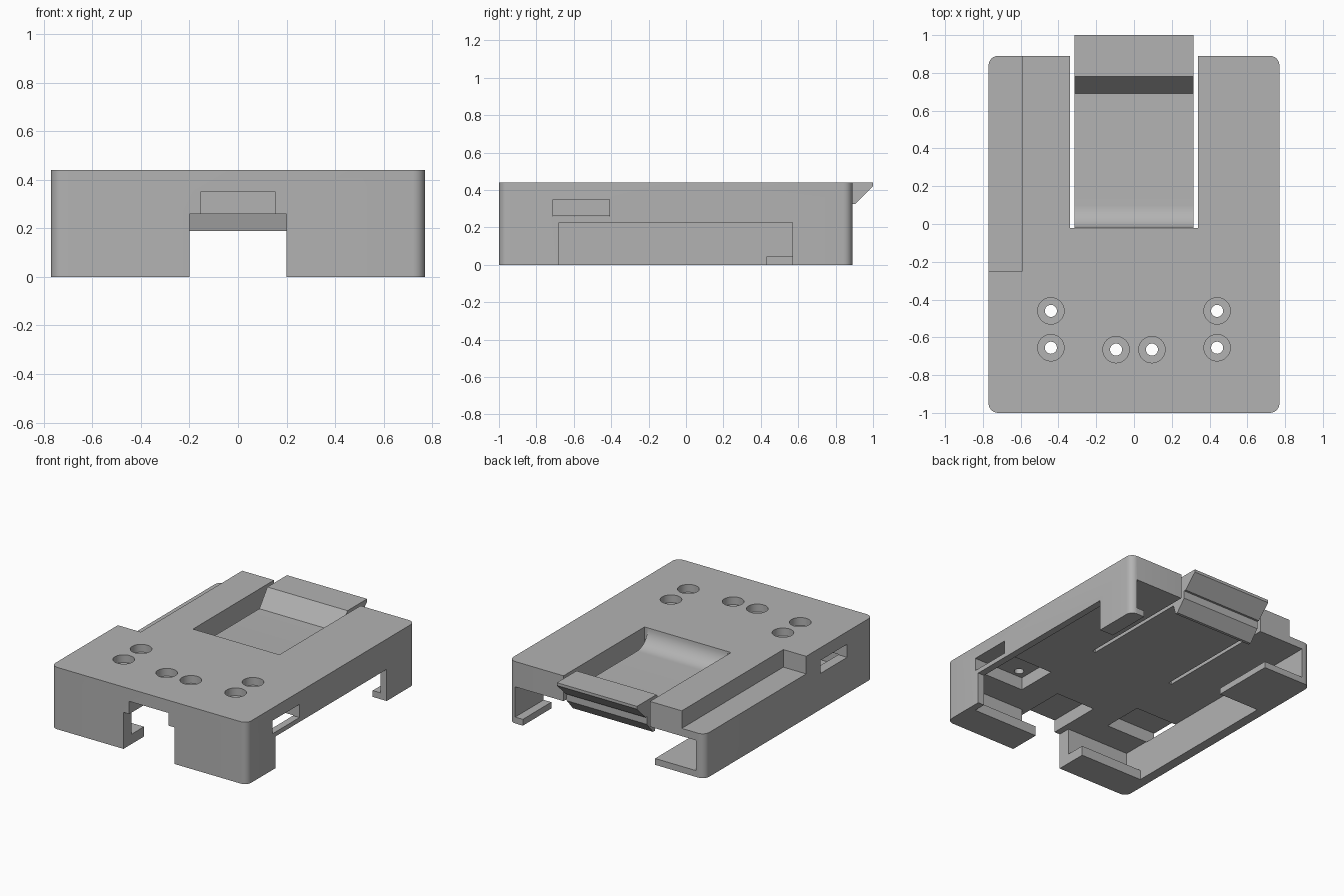
import bpy, bmesh, math
from mathutils import Vector

if "Cube" in bpy.data.objects:
    bpy.data.objects.remove(bpy.data.objects["Cube"])

grey = bpy.data.materials.new("plain_grey")
grey.use_nodes = True
colour = (0.45, 0.45, 0.45, 1)
grey.diffuse_color = colour
grey.node_tree.nodes["Principled BSDF"].inputs["Base Color"].default_value = colour


def add_object(name, bm):
    bmesh.ops.recalc_face_normals(bm, faces=bm.faces)
    mesh = bpy.data.meshes.new(name)
    bm.to_mesh(mesh)
    bm.free()
    mesh.materials.append(grey)
    ob = bpy.data.objects.new(name, mesh)
    bpy.context.collection.objects.link(ob)
    return ob


def box(name, x, y, z, round_corners=0):
    bm = bmesh.new()
    bmesh.ops.create_cube(bm, size=1)
    for v in bm.verts:
        v.co = Vector([(r[0] + r[1]) / 2 + c * (r[1] - r[0])
                       for r, c in zip((x, y, z), v.co)])
    if round_corners:
        upright = [e for e in bm.edges
                   if abs(e.verts[0].co.z - e.verts[1].co.z) > 0.01]
        bmesh.ops.bevel(bm, geom=upright, offset=round_corners, segments=6,
                        profile=0.5, affect='EDGES')
    return add_object(name, bm)


def cylinder(name, x, y, z, radius):
    bm = bmesh.new()
    bmesh.ops.create_cone(bm, cap_ends=True, segments=32, radius1=radius,
                          radius2=radius, depth=z[1] - z[0])
    bmesh.ops.translate(bm, vec=(x, y, sum(z) / 2), verts=bm.verts)
    return add_object(name, bm)


def activate(ob):
    bpy.ops.object.select_all(action='DESELECT')
    ob.select_set(True)
    bpy.context.view_layer.objects.active = ob


def cut(target, cutter):
    cutter.hide_render = True
    activate(target)
    mod = target.modifiers.new("cut", 'BOOLEAN')
    mod.operation, mod.solver, mod.object = 'DIFFERENCE', 'EXACT', cutter
    bpy.ops.object.modifier_apply(modifier=mod.name)
    bpy.data.objects.remove(cutter)


TOP, UNDER, POCKET, FLOOR = 0.44, 0.26, 0.35, 0.32
OUT = 1.2

# Housing shell with rounded upright corners
body = box("housing", (-0.77, 0.77), (-1, 0.89), (0, TOP), 0.05)

openings = [
    # cavity above the retaining lips
    ((-0.70, 0.72), (-0.91, OUT), (0.07, UNDER)),
    ((-0.70, 0.72), (-0.77, OUT), (0.045, 0.15)),
    # open underside, leaving lips at front and rear
    ((-0.70, 0.72), (-0.77, 0.43), (-0.1, 0.1)),
    ((-0.38, 0.66), (0.3, OUT), (-0.1, 0.1)),
    # front and side cutouts
    ((-0.20, 0.20), (-OUT, -0.7), (-0.1, UNDER)),
    ((0.60, OUT), (-0.68, 0.57), (-0.1, 0.225)),
    # stepped ledge on top
    ((-OUT, -0.59), (-0.25, OUT), (0.315, 0.6)),
    # gap around the spring clip
    ((-0.34, 0.34), (-0.02, OUT), (0.1, 0.6)),
    # slots running into pockets under the deck
    ((-0.155, 0.155), (-OUT, -0.60), (UNDER - 0.003, POCKET)),
    ((0.37, OUT), (-0.71, -0.41), (UNDER - 0.003, POCKET)),
    ((-OUT, -0.37), (-0.71, -0.41), (UNDER - 0.003, POCKET)),
]
for x, y, z in openings:
    cut(body, box("opening_cutter", x, y, z))

# Counterbored screw holes
for side in (-1, 1):
    for hx, hy in ((0.44, -0.46), (0.44, -0.655), (0.095, -0.665)):
        cut(body, cylinder("bore_cutter", side * hx, hy, (0.385, 0.6), 0.07))
        cut(body, cylinder("hole_cutter", side * hx, hy, (0.2, 0.5), 0.032))

# Spring clip: curved root, thin arm, ramp, thumb hook and lower tooth
root = []
for i in range(11):
    a = math.pi / 2 * i / 10
    root.append((0.10 - 0.12 * math.cos(a), TOP - (TOP - FLOOR) * math.sin(a)))
hook = [(0.69, FLOOR), (0.78, TOP), (1, TOP), (1, 0.42), (0.905, 0.325),
        (0.89, 0.325), (0.89, 0.27), (0.82, 0.19), (0.80, 0.19),
        (0.78, UNDER), (-0.02, UNDER)]
bm = bmesh.new()
face = bm.faces.new([bm.verts.new((-0.315, y, z)) for y, z in root + hook])
ext = bmesh.ops.extrude_face_region(bm, geom=[face])
bmesh.ops.translate(bm, vec=(0.63, 0, 0),
                    verts=[g for g in ext["geom"] if isinstance(g, bmesh.types.BMVert)])
clip = add_object("spring_clip", bm)

for ob in (body, clip):
    activate(ob)
    bpy.ops.object.shade_smooth_by_angle(angle=math.radians(30))
